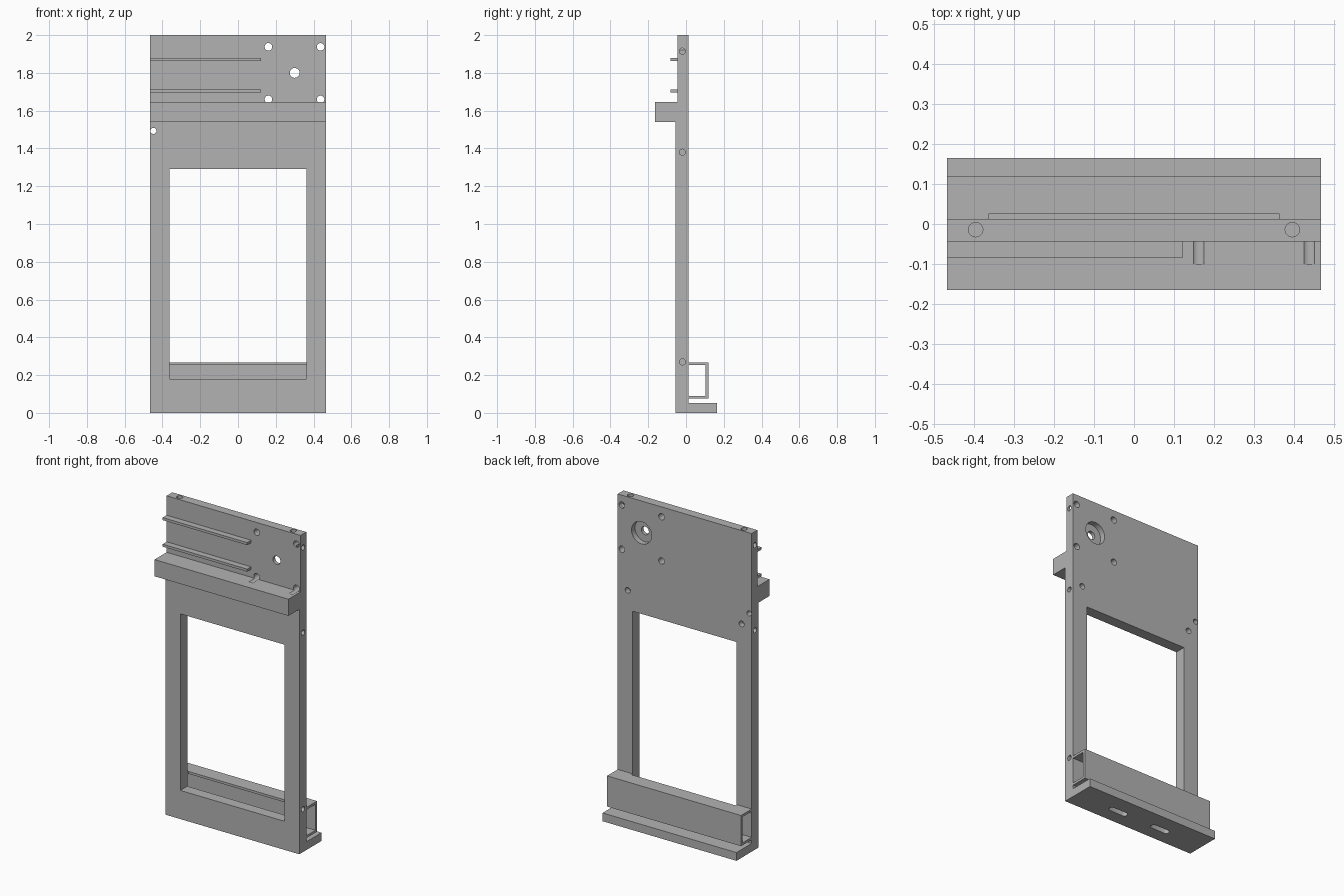
import bpy
import bmesh
from math import pi
from mathutils import Matrix

default = bpy.data.objects.get("Cube")
if default:
    bpy.data.objects.remove(default, do_unlink=True)

grey = bpy.data.materials.new("plain grey")
grey.use_nodes = True
grey.diffuse_color = (0.45, 0.45, 0.45, 1)
grey.node_tree.nodes["Principled BSDF"].inputs["Base Color"].default_value = grey.diffuse_color

HALF = 0.466            # half width of the panel
FRONT, UPPER, BACK = -0.056, -0.044, 0.013
TURN = {"x": Matrix.Rotation(pi / 2, 4, "Y"),
        "y": Matrix.Rotation(pi / 2, 4, "X"),
        "z": Matrix.Identity(4)}


def finish(name, bm):
    bmesh.ops.recalc_face_normals(bm, faces=bm.faces)
    mesh = bpy.data.meshes.new(name)
    bm.to_mesh(mesh)
    bm.free()
    mesh.materials.append(grey)
    obj = bpy.data.objects.new(name, mesh)
    bpy.context.collection.objects.link(obj)
    return obj


def extrude_x(name, profile, x0=-HALF, x1=HALF):
    """Sweep a (y, z) outline along x."""
    bm = bmesh.new()
    face = bm.faces.new([bm.verts.new((x0, y, z)) for y, z in profile])
    swept = bmesh.ops.extrude_face_region(bm, geom=[face])["geom"]
    verts = [v for v in swept if isinstance(v, bmesh.types.BMVert)]
    bmesh.ops.translate(bm, verts=verts, vec=(x1 - x0, 0, 0))
    return finish(name, bm)


def box(name, x0, x1, y0, y1, z0, z1):
    return extrude_x(name, [(y0, z0), (y1, z0), (y1, z1), (y0, z1)], x0, x1)


def rod(axis, centre, radius, length, stretch=0):
    """Round cutter; stretch pulls it into a slot along x."""
    bm = bmesh.new()
    bmesh.ops.create_cone(bm, cap_ends=True, segments=32, radius1=radius,
                          radius2=radius, depth=length)
    for v in bm.verts:
        if stretch and abs(v.co.x) > 1e-5:
            v.co.x += stretch if v.co.x > 0 else -stretch
    bm.transform(Matrix.Translation(centre) @ TURN[axis])
    return finish("hole_cutter", bm)


def cut(target, cutter):
    cutter.hide_render = True
    mod = target.modifiers.new("cut", "BOOLEAN")
    mod.operation, mod.solver, mod.object = "DIFFERENCE", "EXACT", cutter
    graph = bpy.context.evaluated_depsgraph_get()
    graph.update()
    result = bpy.data.meshes.new_from_object(target.evaluated_get(graph))
    target.modifiers.clear()
    target.data = result
    bpy.data.objects.remove(cutter, do_unlink=True)


# Panel with front ledge and rear foot in one side outline
panel = extrude_x("panel", [
    (FRONT, 0), (0.164, 0), (0.164, 0.052), (BACK, 0.052), (BACK, 2),
    (UPPER, 2), (UPPER, 1.645), (-0.164, 1.645), (-0.164, 1.54), (FRONT, 1.54)])

# Rear channel, open towards the panel
channel = extrude_x("rear_channel", [
    (BACK, 0.075), (0.119, 0.075), (0.119, 0.268), (BACK, 0.268),
    (BACK, 0.253), (0.104, 0.253), (0.104, 0.09), (BACK, 0.09)])

# Guide rails on the upper front
for name, z in (("upper_guide_rail", 1.87), ("lower_guide_rail", 1.703)):
    box(name, -HALF, 0.122, -0.083, UPPER, z - 0.008, z + 0.008)

# Window, which also trims the channel lip
for part in (panel, channel):
    cut(part, box("window_cutter", -0.362, 0.362, -0.2, 0.026, 0.18, 1.29))

# Mounting holes around the counterbored shaft hole
for x in (0.161, 0.437):
    for z in (1.66, 1.938):
        cut(panel, rod("y", (x, 0, z), 0.02, 0.2))
cut(panel, rod("y", (0.3, 0, 1.8), 0.026, 0.2))
cut(panel, rod("y", (0.3, 0.028, 1.8), 0.07, 0.1))

# Small through hole beside the right edge
cut(panel, rod("y", (-0.448, 0, 1.493), 0.016, 0.2))

# Blind holes in back, top and side edges, and slots in the foot
for side in (-1, 1):
    cut(panel, rod("y", (side * 0.396, 0.02, 1.413), 0.018, 0.08))
    cut(panel, rod("z", (side * 0.395, -0.014, 2), 0.018, 0.1))
    for z in (0.27, 1.38, 1.915):
        cut(panel, rod("x", (side * HALF, -0.019, z), 0.016, 0.08))
    cut(panel, rod("z", (side * 0.155, 0.046, 0.02), 0.019, 0.2, stretch=0.045))

# Smooth hole walls, keep machined edges crisp
for obj in (panel, channel):
    bpy.ops.object.select_all(action="DESELECT")
    obj.select_set(True)
    bpy.context.view_layer.objects.active = obj
    bpy.ops.object.shade_smooth_by_angle(angle=pi / 6)
